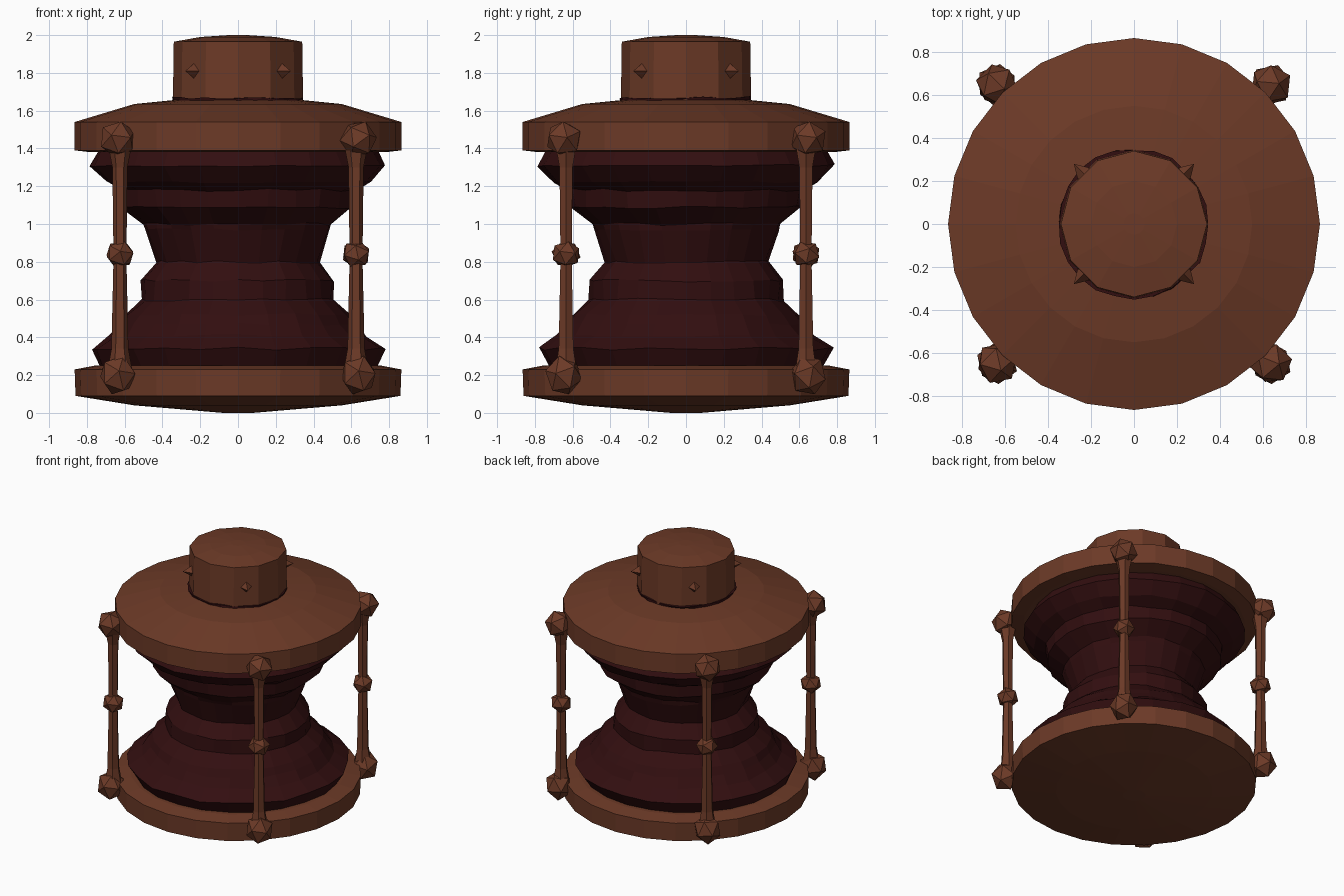
import bpy, bmesh, math, random
from mathutils import Vector, Matrix

random.seed(4)
cube = bpy.data.objects.get("Cube")
if cube:
    bpy.data.objects.remove(cube, do_unlink=True)


def material(name, rgb):
    m = bpy.data.materials.new(name)
    m.use_nodes = True
    m.diffuse_color = (*rgb, 1)
    bsdf = m.node_tree.nodes["Principled BSDF"]
    bsdf.inputs["Base Color"].default_value = (*rgb, 1)
    bsdf.inputs["Roughness"].default_value = 0.8
    return m


wood = material("brown wood", (0.15, 0.042, 0.02))
leather = material("dark red leather", (0.032, 0.0045, 0.005))


def finish(name, bm, mat):
    bmesh.ops.recalc_face_normals(bm, faces=bm.faces)
    me = bpy.data.meshes.new(name)
    bm.to_mesh(me)
    bm.free()
    me.materials.append(mat)
    ob = bpy.data.objects.new(name, me)
    bpy.context.collection.objects.link(ob)
    return ob


def lathe(bm, profile, sides, centre=(0, 0), jitter=0.0):
    """Turn (radius, height) points around a vertical axis and close the ends."""
    rings = []
    for r, z in profile:
        ring = []
        for i in range(sides):
            a = 2 * math.pi * i / sides
            rr = r + random.uniform(-jitter, jitter)
            zz = z + random.uniform(-jitter, jitter)
            ring.append(bm.verts.new((centre[0] + rr * math.cos(a),
                                      centre[1] + rr * math.sin(a), zz)))
        rings.append(ring)
    for low, high in zip(rings, rings[1:]):
        for i in range(sides):
            j = (i + 1) % sides
            bm.faces.new((low[i], low[j], high[j], high[i]))
    bm.faces.new(rings[0][::-1])
    bm.faces.new(rings[-1])


def turned(name, profile, sides, mat, jitter=0.0):
    bm = bmesh.new()
    lathe(bm, profile, sides, jitter=jitter)
    return finish(name, bm, mat)


# Round plates, each with a shallow crown
turned("bottom_plate", [(0.08, 0.0), (0.55, 0.04), (0.86, 0.09), (0.865, 0.23),
                        (0.76, 0.25)], 24, wood)
turned("top_plate", [(0.78, 1.38), (0.865, 1.39), (0.865, 1.54), (0.55, 1.635),
                     (0.3, 1.66)], 24, wood)

# Pleated waist between the plates
turned("bellows", [(0.73, 0.24), (0.78, 0.34), (0.68, 0.41), (0.63, 0.47),
                   (0.60, 0.52), (0.51, 0.60), (0.51, 0.70), (0.43, 0.80),
                   (0.49, 0.97), (0.50, 1.0), (0.61, 1.09), (0.62, 1.18),
                   (0.70, 1.22), (0.78, 1.31), (0.74, 1.39)],
       24, leather, jitter=0.008)

# Cap with a ragged collar at its foot
turned("cap", [(0.345, 1.63), (0.34, 1.965), (0.2, 1.99), (0.05, 2.0)], 12, wood)
turned("cap_collar", [(0.345, 1.645), (0.35, 1.67)], 24, leather, jitter=0.009)

# Small pointed studs around the cap
bm = bmesh.new()
for k in range(4):
    a = math.pi / 4 + k * math.pi / 2
    out = Vector((math.cos(a), math.sin(a), 0))
    turn = out.to_track_quat('Z', 'Y').to_matrix().to_4x4()
    bmesh.ops.create_cone(bm, segments=4, radius1=0.055, radius2=0, depth=0.09,
                          matrix=Matrix.Translation(out * 0.35 + Vector((0, 0, 1.81))) @ turn)
finish("cap_studs", bm, wood)

# Four posts, each with a faceted knob at the ends and the middle
for sx, left_right in ((1, "left"), (-1, "right")):
    for sy, front_back in ((-1, "front"), (1, "back")):
        x, y = 0.625 * sx, 0.635 * sy
        bm = bmesh.new()
        lathe(bm, [(0.07, 0.2), (0.045, 0.34), (0.035, 0.78), (0.035, 0.9),
                   (0.04, 1.3), (0.07, 1.45)], 6, (x, y))
        for z, r, tall in ((0.2, 0.1, 1.1), (0.84, 0.078, 0.95), (1.45, 0.1, 1.0)):
            spot = Vector((x + 0.012 * sx, y + 0.012 * sy, z)) if r > 0.09 else Vector((x, y, z))
            place = (Matrix.Translation(spot)
                     @ Matrix.Diagonal((1, 1, tall, 1))
                     @ Matrix.Rotation(random.uniform(0, 2), 4, 'Z')
                     @ Matrix.Rotation(0.4, 4, 'X'))
            bmesh.ops.create_icosphere(bm, subdivisions=1, radius=r, matrix=place)
        finish(f"{front_back}_{left_right}_post", bm, wood)
